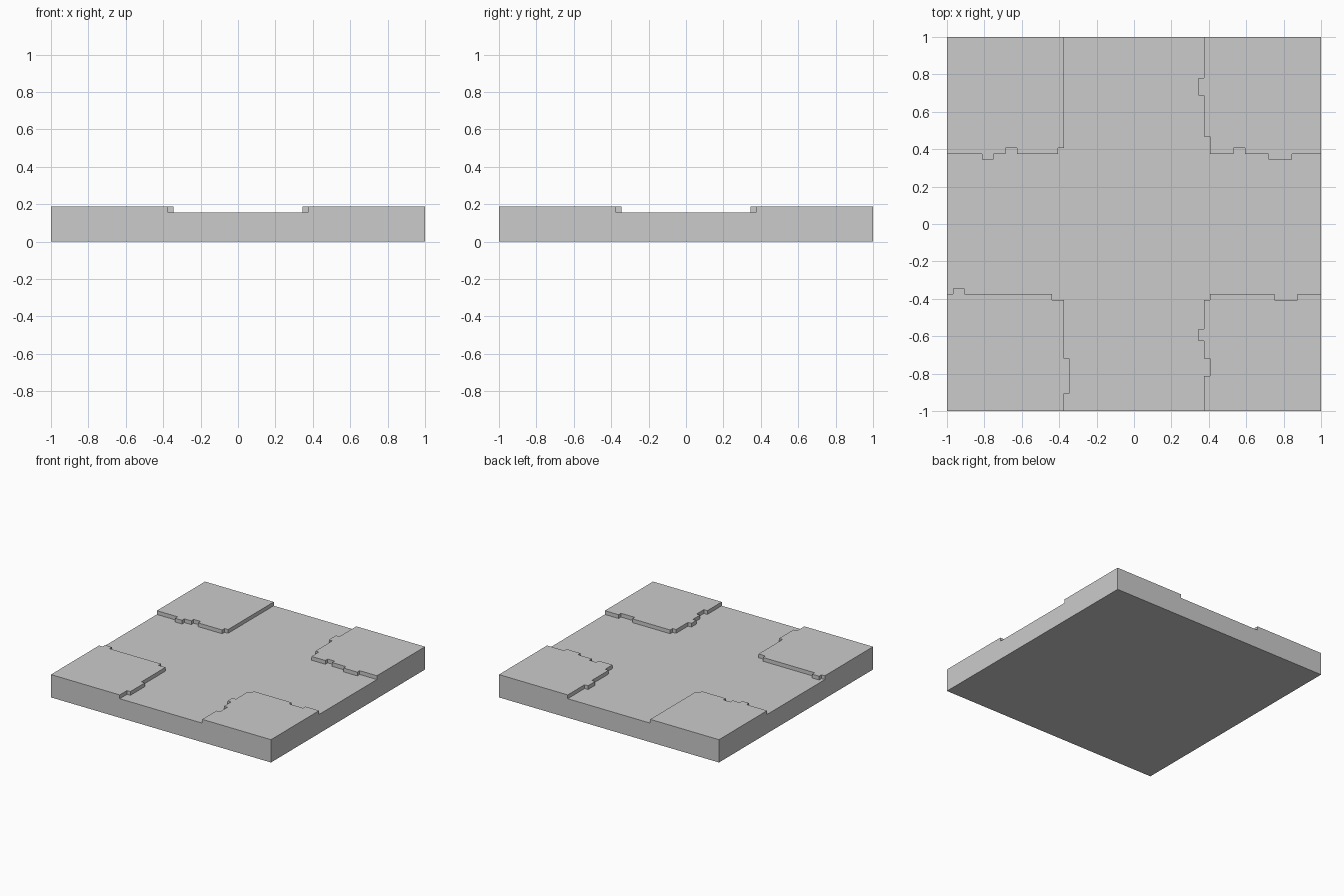
import bpy, bmesh

if "Cube" in bpy.data.objects:
    bpy.data.objects.remove(bpy.data.objects["Cube"])

U = 1 / 32            # layout grid: the tile is 64 x 64 units
ROAD, TOP = 5, 6      # road and pavement heights in grid units


def prism(name, outline, z0, z1):
    """Flat outline (counter-clockwise, grid units) raised from z0 to z1."""
    bm = bmesh.new()
    face = bm.faces.new([bm.verts.new((x * U, y * U, z0 * U)) for x, y in outline])
    ext = bmesh.ops.extrude_face_region(bm, geom=[face], use_keep_orig=True)
    verts = [g for g in ext["geom"] if isinstance(g, bmesh.types.BMVert)]
    bmesh.ops.translate(bm, verts=verts, vec=(0, 0, (z1 - z0) * U))
    bmesh.ops.recalc_face_normals(bm, faces=bm.faces)
    mesh = bpy.data.meshes.new(name)
    bm.to_mesh(mesh)
    bm.free()
    bpy.context.collection.objects.link(bpy.data.objects.new(name, mesh))


def kerb(start, end, level, notches):
    """Stepped run from start to end at |level|; each notch is (from, to, offset level)."""
    pts, here = [(start, level)], level
    for a, b, v in notches:
        pts += [(a, here), (a, v)]
        here = v
        if b != end:
            pts.append((b, v))
            pts.append((b, level))
            here = level
    return pts + [(end, here)]


def pavement(name, sx, sy, along_x, along_y, inner):
    """Corner block: kerb facing y, then kerb facing x, in mirrored positive coordinates."""
    run_x = kerb(32, inner[0], 12, along_x)
    run_y = kerb(32, inner[1], 12, along_y)
    pts = run_x + [(x, y) for y, x in reversed(run_y)] + [(32, 32)]
    clean = [p for i, p in enumerate(pts) if p != pts[i - 1]]
    prism(name, [(sx * x, sy * y) for x, y in clean], ROAD, TOP)


# Road slab
prism("road_slab", [(-32, -32), (32, -32), (32, 32), (-32, 32)], 0, ROAD)

# Raised corner pavements with irregular kerbs
pavement("pavement_back_left", -1, 1,
         [(26, 24, 11), (22, 20, 13), (13, 12, 13)], [], (12, 13))
pavement("pavement_back_right", 1, 1,
         [(27, 23, 11), (19, 17, 13)], [(25, 22, 11), (15, 12, 13)], (13, 12))
pavement("pavement_front_left", -1, -1,
         [(31, 29, 11), (14, 12, 13)], [(29, 23, 11)], (12, 13))
pavement("pavement_front_right", 1, -1,
         [(28, 24, 13)], [(26, 23, 13), (20, 18, 11), (13, 12, 13)], (13, 12))
